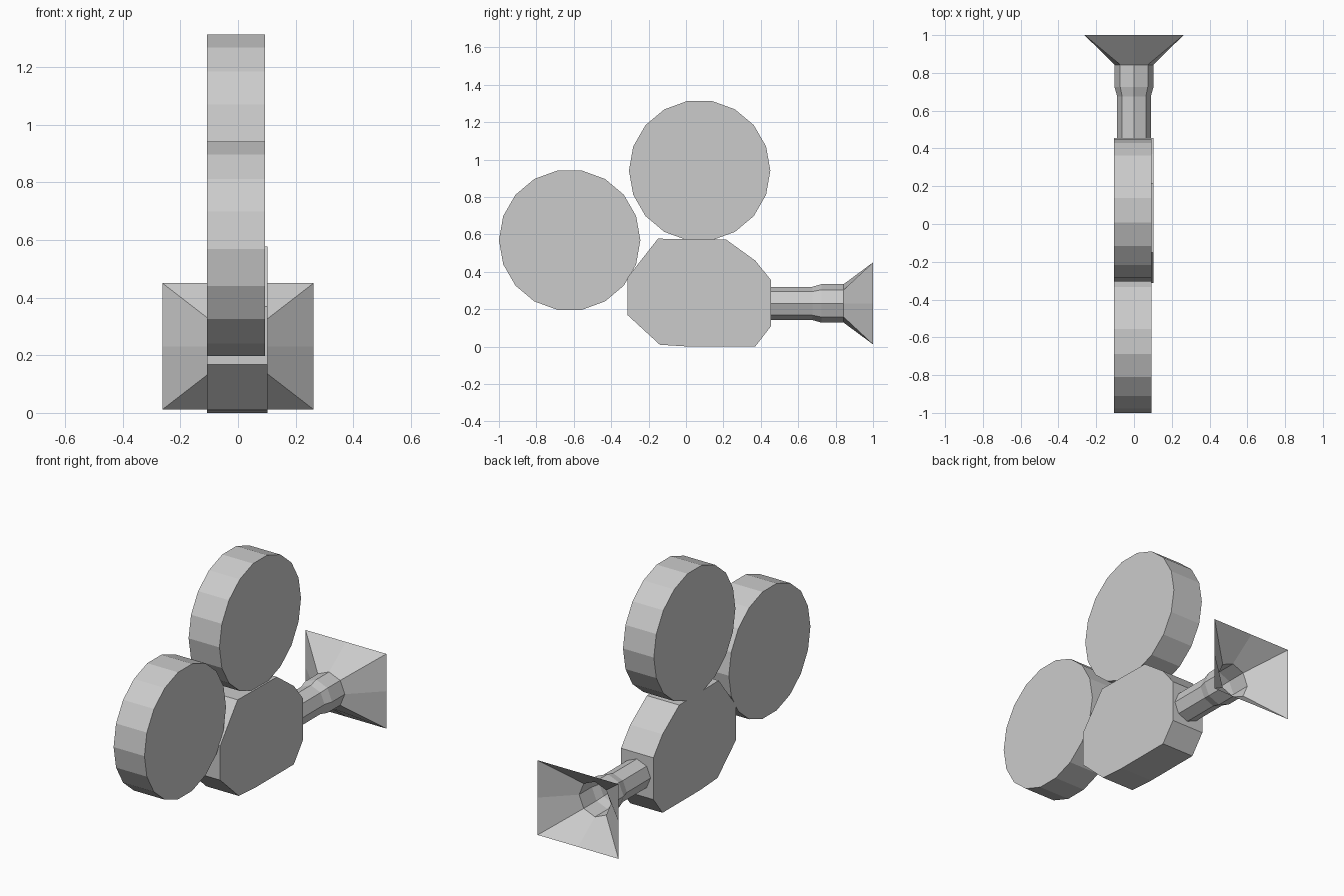
import bpy, bmesh
from math import cos, sin, pi

if "Cube" in bpy.data.objects:
    bpy.data.objects.remove(bpy.data.objects["Cube"])


def make_object(name, verts, faces):
    mesh = bpy.data.meshes.new(name)
    mesh.from_pydata(verts, [], faces)
    bm = bmesh.new()
    bm.from_mesh(mesh)
    bmesh.ops.recalc_face_normals(bm, faces=bm.faces)
    bm.to_mesh(mesh)
    bm.free()
    obj = bpy.data.objects.new(name, mesh)
    bpy.context.collection.objects.link(obj)
    return obj


def loft(name, rings, capped):
    """Join equal-length rings of points with quads."""
    n = len(rings[0])
    verts = [p for ring in rings for p in ring]
    faces = [(k * n + i, k * n + (i + 1) % n, (k + 1) * n + (i + 1) % n, (k + 1) * n + i)
             for k in range(len(rings) - 1) for i in range(n)]
    if capped:
        faces += [tuple(range(n)), tuple(range(len(verts) - n, len(verts)))]
    return make_object(name, verts, faces)


def slab(name, profile, x0, x1):
    """Extrude a side (y, z) profile across x."""
    return loft(name, [[(x, y, z) for y, z in profile] for x in (x0, x1)], True)


# Film reels: 18-sided discs
def reel(name, cy, cz, r=0.378, sides=18):
    profile = [(cy + r * cos(2 * pi * i / sides), cz + r * sin(2 * pi * i / sides))
               for i in range(sides)]
    slab(name, profile, -0.107, 0.093)


reel("top_reel", 0.073, 0.941)
reel("front_reel", -0.622, 0.569)

# Camera body
slab("camera_body",
     [(-0.15, 0.577), (0.215, 0.572), (0.37, 0.46), (0.455, 0.355), (0.455, 0.11),
      (0.37, 0.0), (0.02, 0.0), (-0.14, 0.01), (-0.312, 0.168), (-0.312, 0.37)],
     -0.107, 0.103)

# Lens barrel: stepped octagonal tube
CZ = 0.231


def octagon(y, r):
    return [(r * cos(i * pi / 4), y, CZ + r * sin(i * pi / 4)) for i in range(8)]


loft("lens_barrel", [octagon(0.455, 0.089), octagon(0.675, 0.089),
                     octagon(0.725, 0.103), octagon(0.843, 0.103)], False)

# Lens hood: open flare from octagon to rectangle
rim = [(0.262 * sx, 1.0, CZ + 0.219 * sz) for sx, sz in
       [(1, 0), (1, 1), (0, 1), (-1, 1), (-1, 0), (-1, -1), (0, -1), (1, -1)]]
loft("lens_hood", [octagon(0.843, 0.103), rim], False)
